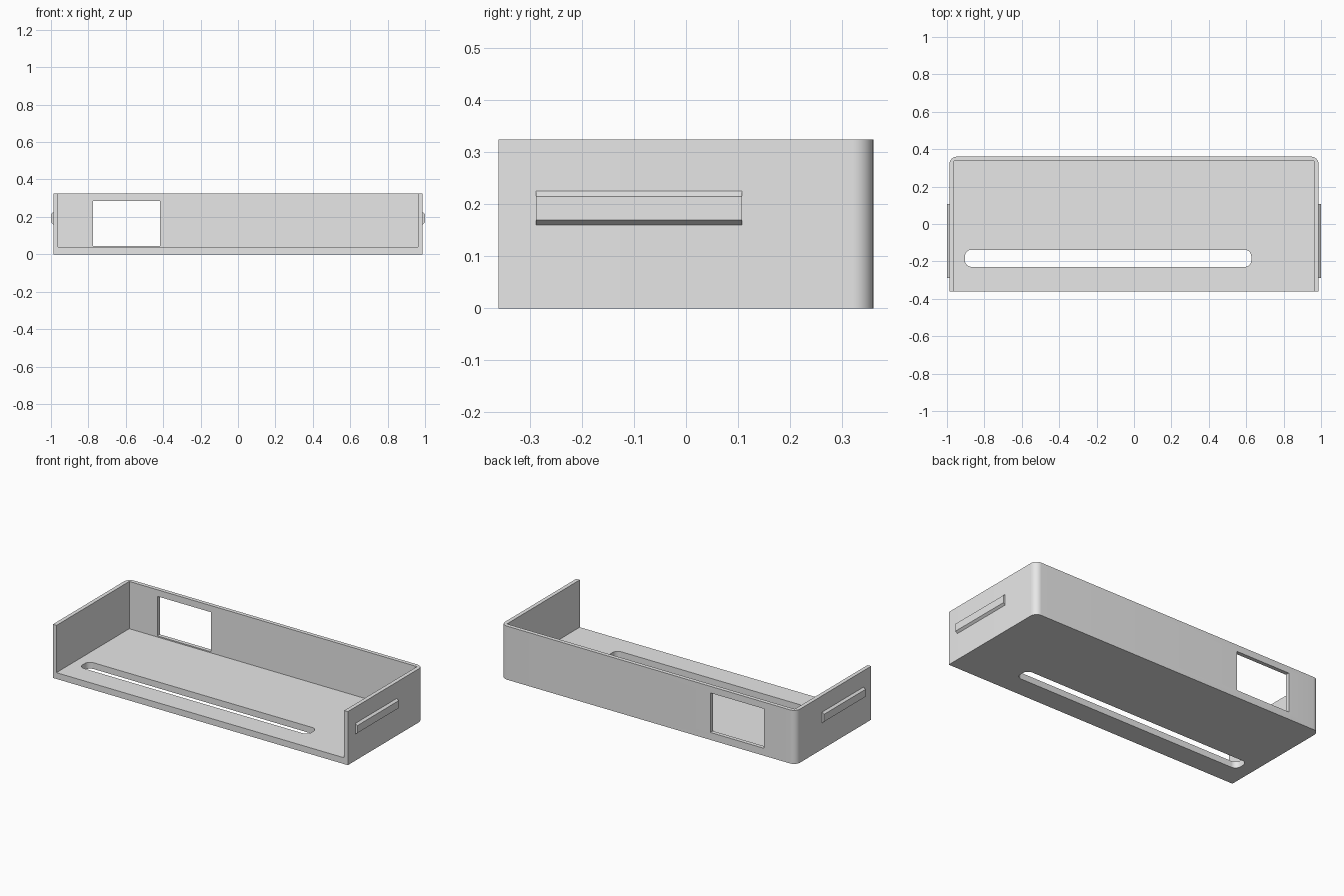
import bpy
import bmesh
from math import cos, sin, pi, radians
from mathutils import Matrix, Vector

cube = bpy.data.objects.get("Cube")
if cube:
    bpy.data.objects.remove(cube, do_unlink=True)

grey = bpy.data.materials.new("plain_grey")
grey.use_nodes = True
grey.diffuse_color = (0.8, 0.8, 0.8, 1)
grey.node_tree.nodes["Principled BSDF"].inputs["Base Color"].default_value = (0.8, 0.8, 0.8, 1)


def rounded_rect(x0, x1, y0, y1, front_r, back_r, steps=10):
    """Counter-clockwise outline with separate front and back corner radii."""
    corners = [(x0, y0, 1, 1, front_r, pi), (x1, y0, -1, 1, front_r, 1.5 * pi),
               (x1, y1, -1, -1, back_r, 0), (x0, y1, 1, -1, back_r, pi / 2)]
    points = []
    for x, y, sx, sy, r, start in corners:
        for i in range(steps + 1 if r else 1):
            a = start + pi / 2 * i / steps
            points.append((x + sx * r + r * cos(a), y + sy * r + r * sin(a)))
    return points


def prism(name, outline, low, high, matrix=Matrix()):
    """Extrude a flat outline between two heights."""
    bm = bmesh.new()
    face = bm.faces.new([bm.verts.new((x, y, low)) for x, y in outline])
    side = bmesh.ops.extrude_face_region(bm, geom=[face])
    verts = [v for v in side["geom"] if isinstance(v, bmesh.types.BMVert)]
    bmesh.ops.translate(bm, verts=verts, vec=Vector((0, 0, high - low)))
    bm.transform(matrix)
    bmesh.ops.recalc_face_normals(bm, faces=bm.faces)
    mesh = bpy.data.meshes.new(name)
    bm.to_mesh(mesh)
    bm.free()
    mesh.materials.append(grey)
    obj = bpy.data.objects.new(name, mesh)
    bpy.context.collection.objects.link(obj)
    return obj


def select_only(obj):
    bpy.ops.object.select_all(action='DESELECT')
    obj.select_set(True)
    bpy.context.view_layer.objects.active = obj


def cut(target, cutter):
    mod = target.modifiers.new("cut", 'BOOLEAN')
    mod.operation = 'DIFFERENCE'
    mod.solver = 'EXACT'
    mod.object = cutter
    select_only(target)
    bpy.ops.object.modifier_apply(modifier=mod.name)
    bpy.data.objects.remove(cutter, do_unlink=True)


W, D, H = 0.987, 0.36, 0.324
WALL, FLOOR = 0.024, 0.038

# Tray body, rounded at the back corners
tray = prism("tray", rounded_rect(-W, W, -D, D, 0, 0.04), 0, H)

# Open interior, reaching through the front and top
cut(tray, prism("interior_cutter",
                rounded_rect(WALL - W, W - WALL, -D - 0.1, D - WALL, 0, 0), FLOOR, H + 0.1))

# Rectangular opening in the back wall
cut(tray, prism("window_cutter",
                rounded_rect(-0.775, -0.416, 0.25, 0.45, 0, 0), 0.045, 0.284))

# Long rounded slot in the floor
cut(tray, prism("slot_cutter",
                rounded_rect(-0.904, 0.627, -0.229, -0.138, 0.035, 0.035), -0.1, 0.1))

select_only(tray)
bpy.ops.object.shade_smooth_by_angle(angle=radians(30))

# Bevelled rails on both side walls; the profile lies in x-z and runs along y
to_y = Matrix(((1, 0, 0, 0), (0, 0, 1, 0), (0, 1, 0, 0), (0, 0, 0, 1)))
for name, s in (("left_rail", 1), ("right_rail", -1)):
    profile = [(s * x, z) for x, z in ((W - 0.005, 0.16), (W, 0.16), (1, 0.17),
                                       (1, 0.215), (W, 0.225), (W - 0.005, 0.225))]
    prism(name, profile, -0.288, 0.108, to_y)
